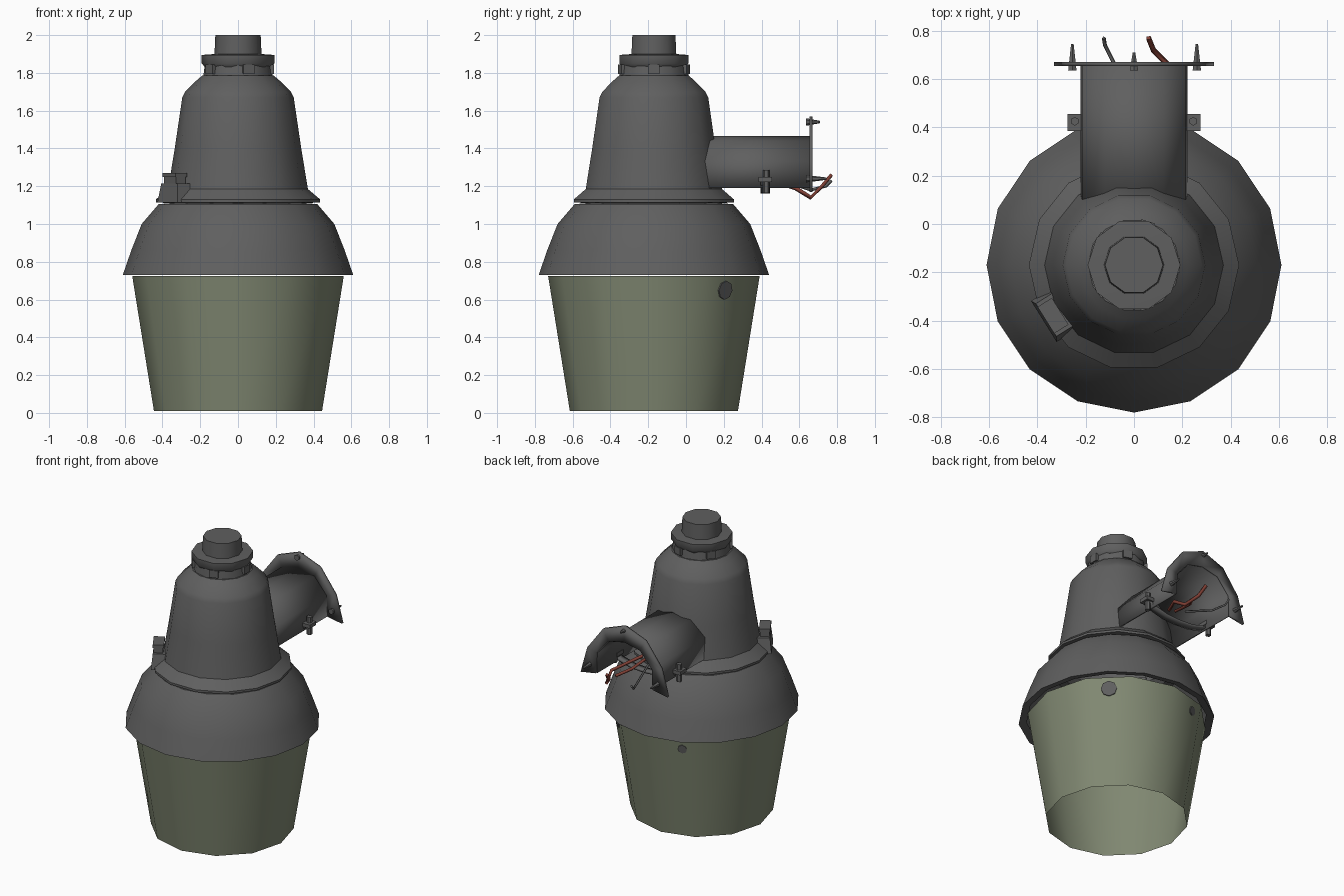
import bpy, bmesh, math
from mathutils import Vector, Matrix

old = bpy.data.objects.get("Cube")
if old:
    bpy.data.objects.remove(old, do_unlink=True)

CY = -0.17  # lamp axis


def material(name, rgb):
    m = bpy.data.materials.new(name)
    m.use_nodes = True
    m.diffuse_color = (*rgb, 1)
    m.node_tree.nodes["Principled BSDF"].inputs["Base Color"].default_value = (*rgb, 1)
    return m


GREY = material("dark grey metal", (0.115, 0.115, 0.115))
GLASS = material("grey green glass", (0.22, 0.25, 0.17))
RED = material("dull red wire", (0.22, 0.05, 0.035))


def finish(name, bm, mat, smooth=40, recalc=True):
    if recalc:
        bmesh.ops.recalc_face_normals(bm, faces=bm.faces)
    me = bpy.data.meshes.new(name)
    bm.to_mesh(me)
    bm.free()
    ob = bpy.data.objects.new(name, me)
    bpy.context.collection.objects.link(ob)
    me.materials.append(mat)
    if smooth:
        bpy.ops.object.select_all(action='DESELECT')
        ob.select_set(True)
        bpy.context.view_layer.objects.active = ob
        bpy.ops.object.shade_smooth_by_angle(angle=math.radians(smooth))
    return ob


def lathe(name, profile, sides, mat, cap=False, smooth=40):
    """Spin (radius, z) points about the lamp axis."""
    bm = bmesh.new()
    rings = []
    for r, z in profile:
        rings.append([bm.verts.new((r * math.cos(math.tau * i / sides),
                                    CY + r * math.sin(math.tau * i / sides), z))
                      for i in range(sides)])
    for a, b in zip(rings, rings[1:]):
        for i in range(sides):
            j = (i + 1) % sides
            bm.faces.new((a[i], a[j], b[j], b[i]))
    if cap:
        bm.faces.new(rings[-1])
    return finish(name, bm, mat, smooth)


def box(name, centre, size, mat=GREY, turn=0, taper=1):
    bm = bmesh.new()
    bmesh.ops.create_cube(bm, size=1)
    for v in bm.verts:
        if v.co.z > 0:
            v.co.xy *= taper
        v.co = Vector(a * b for a, b in zip(v.co, size))
    bm.transform(Matrix.Translation(centre) @ Matrix.Rotation(turn, 4, 'Z'))
    return finish(name, bm, mat, 0)


def rod(name, start, end, r1, r2, sides=6, mat=GREY):
    a, b = Vector(start), Vector(end)
    bm = bmesh.new()
    bmesh.ops.create_cone(bm, cap_ends=True, segments=sides, radius1=r1, radius2=r2,
                          depth=(b - a).length)
    spin = (b - a).to_track_quat('Z', 'Y').to_matrix().to_4x4()
    bm.transform(Matrix.Translation((a + b) / 2) @ spin)
    return finish(name, bm, mat)


def wire(name, points, radius, mat):
    cu = bpy.data.curves.new(name, 'CURVE')
    cu.dimensions = '3D'
    cu.bevel_depth = radius
    cu.bevel_resolution = 0
    cu.use_fill_caps = True
    sp = cu.splines.new('POLY')
    sp.points.add(len(points) - 1)
    for p, co in zip(sp.points, points):
        p.co = (*co, 1)
    cu.materials.append(mat)
    ob = bpy.data.objects.new(name, cu)
    bpy.context.collection.objects.link(ob)


def mirrored(half):
    """Complete an arch from its right half, ending on the centre line."""
    return half + [(-x, z) for x, z in reversed(half[:-1])]


def strip(name, edge_a, edge_b, thickness):
    bm = bmesh.new()
    a = [bm.verts.new(p) for p in edge_a]
    b = [bm.verts.new(p) for p in edge_b]
    for i in range(len(a) - 1):
        bm.faces.new((a[i], a[i + 1], b[i + 1], b[i]))
    ob = finish(name, bm, GREY, 50)
    mod = ob.modifiers.new("thickness", 'SOLIDIFY')
    mod.thickness = thickness
    mod.offset = 0
    return ob


# Lamp body
lathe("glass_refractor", [(0.445, 0.01), (0.56, 0.725)], 12, GLASS)
lathe("shade", [(0.56, 0.74), (0.61, 0.73), (0.565, 0.86), (0.51, 1.0), (0.42, 1.105),
                (0.36, 1.11)], 16, GREY)
lathe("housing", [(0.36, 1.11), (0.435, 1.115), (0.435, 1.13), (0.37, 1.185), (0.335, 1.4),
                  (0.295, 1.67), (0.28, 1.7), (0.225, 1.755), (0.19, 1.785)], 14, GREY, True)
lathe("neck", [(0.185, 1.77), (0.175, 1.85)], 12, GREY)
lathe("collar", [(0.15, 1.83), (0.175, 1.83), (0.192, 1.85), (0.192, 1.895), (0.12, 1.9)],
      10, GREY, True)
lathe("photo_cell", [(0.125, 1.89), (0.12, 2.0)], 10, GREY, True)
for k in range(5):
    t = math.tau * k / 5
    box("collar_tab", (0.18 * math.cos(t), CY + 0.18 * math.sin(t), 1.82), (0.02, 0.06, 0.05),
        turn=t)

# Latch on the housing rim
t = math.radians(212)
for name, r, z, size, taper in (("latch_base", 0.385, 1.165, (0.11, 0.2, 0.1), 0.8),
                                ("latch_block", 0.395, 1.225, (0.06, 0.12, 0.05), 1),
                                ("latch_lip", 0.395, 1.26, (0.07, 0.13, 0.02), 1)):
    box(name, (r * math.cos(t), CY + r * math.sin(t), z), size, turn=t, taper=taper)

# Mounting arm: open-bottomed channel with an arched wall flange
section = mirrored([(0.215, 1.19), (0.21, 1.33), (0.12, 1.435), (0, 1.46)])
outline = mirrored([(0.33, 1.17), (0.28, 1.35), (0.16, 1.51), (0, 1.57)])
strip("arm_channel", [(x, 0.05, z) for x, z in section], [(x, 0.66, z) for x, z in section], 0.012)
strip("wall_flange", [(x, 0.662, z) for x, z in section], [(x, 0.662, z) for x, z in outline], 0.018)

# Flange pins
for x, z, reach in ((-0.255, 1.24, 0.745), (0.26, 1.24, 0.745), (0, 1.54, 0.71)):
    rod("flange_pin", (x, 0.635, z), (x, reach, z), 0.02, 0.006)

# Clamp strap under the arm with a bolt at each end
strap = mirrored([(0.26, 1.24), (0.2, 1.2), (0.1, 1.175), (0, 1.17)])
strip("clamp_strap", [(x, 0.395, z) for x, z in strap], [(x, 0.445, z) for x, z in strap], 0.015)
for s in (-1, 1):
    box("clamp_ear", (s * 0.24, 0.42, 1.235), (0.07, 0.07, 0.025))
    rod("clamp_bolt", (s * 0.245, 0.425, 1.165), (s * 0.245, 0.425, 1.285), 0.018, 0.018)

# Supply wires
wire("red_wire", [(0.05, 0.4, 1.25), (0.16, 0.58, 1.19), (0.14, 0.66, 1.14),
                  (0.08, 0.72, 1.2), (0.06, 0.77, 1.26)], 0.012, RED)
wire("short_red_wire", [(0, 0.4, 1.26), (0.02, 0.56, 1.23), (0.08, 0.65, 1.2)], 0.012, RED)
wire("grey_wire", [(-0.04, 0.45, 1.25), (-0.08, 0.66, 1.18), (-0.12, 0.74, 1.2),
                   (-0.125, 0.77, 1.23)], 0.008, GREY)

# Dark spots on the glass
for angle, size in ((45, 0.05), (112, 0.03)):
    t = math.radians(angle)
    out = Vector((math.cos(t), math.sin(t), -0.16))
    spot = Vector((0.53 * math.cos(t), CY + 0.53 * math.sin(t), 0.65))
    rod("glass_spot", spot, spot + out * 0.008, size, size, 8)
